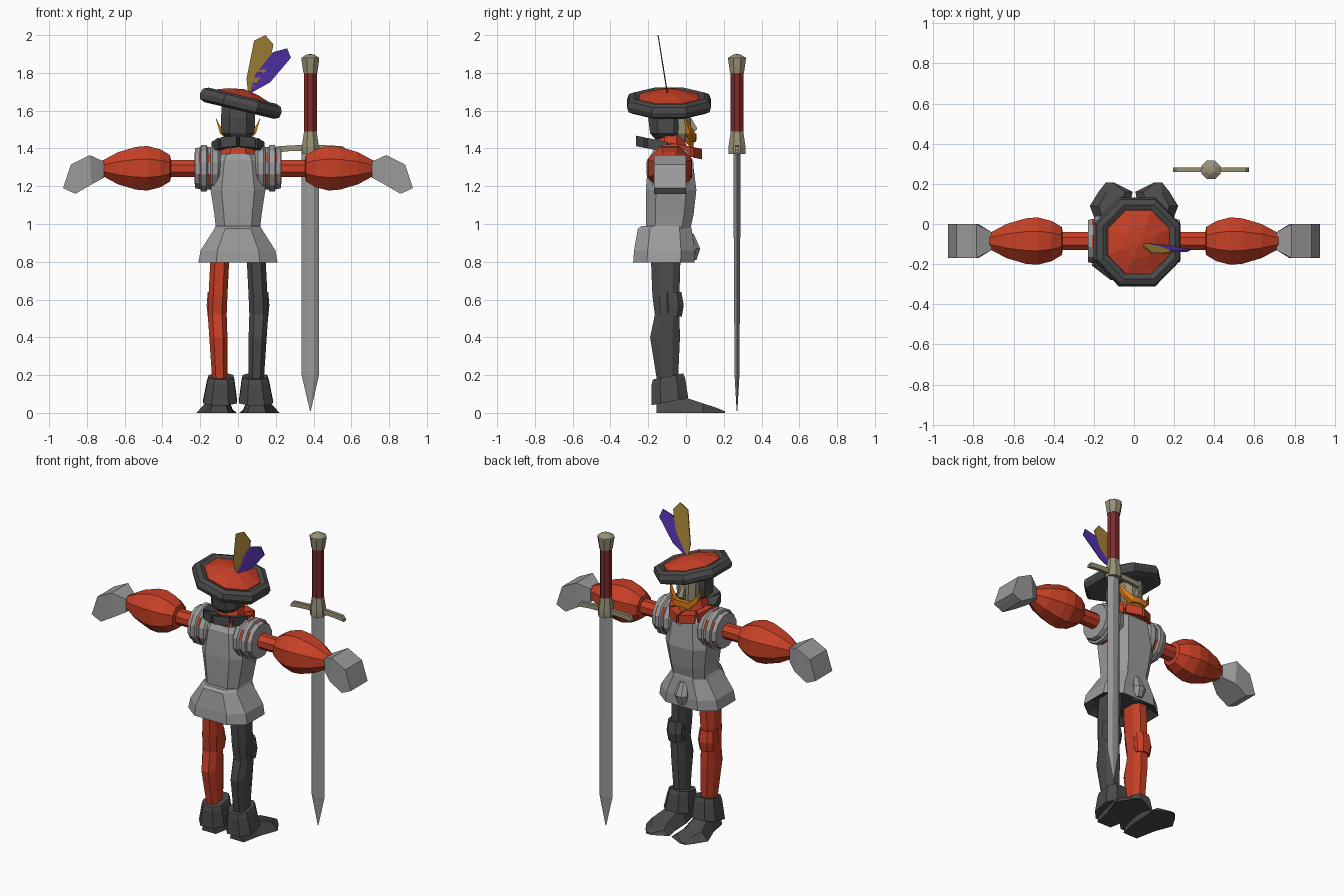
import bpy, bmesh, math
from mathutils import Vector, Matrix

if "Cube" in bpy.data.objects:
    bpy.data.objects.remove(bpy.data.objects["Cube"])


def material(name, r, g, b):
    m = bpy.data.materials.new(name)
    lin = [((c / 255 + 0.055) / 1.055) ** 2.4 for c in (r, g, b)]
    m.diffuse_color = (*lin, 1)
    m.use_nodes = True
    m.node_tree.nodes["Principled BSDF"].inputs["Base Color"].default_value = m.diffuse_color
    return m


RED = material("red cloth", 200, 64, 38)
DARK = material("dark cloth", 74, 74, 74)
GREY = material("steel grey", 155, 155, 155)
TAN = material("tan", 152, 145, 118)
GRIP = material("dark red leather", 126, 44, 46)
GOLD = material("gold feather", 164, 132, 56)
PURPLE = material("purple feather", 84, 50, 172)
ORANGE = material("orange hair", 218, 124, 20)
CY = -0.085  # depth of the body axis


def loft(name, sections, mats, rule=None):
    """Skin equal-length point loops, cap both ends, colour faces by rule(centre, normal)."""
    bm = bmesh.new()
    rings = [[bm.verts.new(p) for p in s] for s in sections]
    n = len(rings[0])
    for a, b in zip(rings, rings[1:]):
        for i in range(n):
            bm.faces.new((a[i], a[(i + 1) % n], b[(i + 1) % n], b[i]))
    bm.faces.new(rings[0])
    bm.faces.new(rings[-1])
    bmesh.ops.remove_doubles(bm, verts=bm.verts, dist=1e-5)
    bmesh.ops.recalc_face_normals(bm, faces=bm.faces)
    if rule:
        for f in bm.faces:
            f.material_index = rule(f.calc_center_median(), f.normal)
    me = bpy.data.meshes.new(name)
    bm.to_mesh(me)
    bm.free()
    for m in (mats if isinstance(mats, list) else [mats]):
        me.materials.append(m)
    ob = bpy.data.objects.new(name, me)
    bpy.context.collection.objects.link(ob)
    return ob


def octa(z, cx, rx, y0, y1, k=0.414):
    """Horizontal chamfered octagon; k is the flat share of each side."""
    cy, ry = (y0 + y1) / 2, (y1 - y0) / 2
    pts = [(1, -k), (1, k), (k, 1), (-k, 1), (-1, k), (-1, -k), (-k, -1), (k, -1)]
    return [Vector((cx + u * rx, cy + v * ry, z)) for u, v in pts]


def lathe(name, profile, n, matrix, mats, rule=None):
    """Turn (radius, height) pairs into an n-sided solid about local z."""
    c = math.cos(math.pi / n)
    rings = [[matrix @ Vector((r / c * math.cos((i + .5) * math.tau / n),
                               r / c * math.sin((i + .5) * math.tau / n), h))
              for i in range(n)] for r, h in profile]
    return loft(name, rings, mats, rule)


def rect(x, y, z, hx=0, hy=0, hz=0):
    """Four-point section lying flat in the axis whose half size is 0."""
    out = []
    for a, b in ((-1, -1), (1, -1), (1, 1), (-1, 1)):
        if hx == 0:
            out.append((x, y + a * hy, z + b * hz))
        elif hy == 0:
            out.append((x + a * hx, y, z + b * hz))
        else:
            out.append((x + a * hx, y + b * hy, z))
    return out


# torso with a rounded belly
loft("torso", [octa(.96, 0, .115, -.21, .02, .6), octa(1.05, 0, .125, -.212, .04, .6),
               octa(1.18, 0, .145, -.213, .055, .6), octa(1.34, 0, .12, -.2, .035, .6),
               octa(1.37, 0, .1, -.18, .01, .6)], GREY)

# flared skirt, dark underneath, with the front bump
loft("skirt", [octa(.99, 0, .118, -.235, .025, .55), octa(.975, 0, .125, -.255, .03, .55),
               octa(.86, 0, .198, -.275, .045, .55), octa(.795, 0, .21, -.28, .045, .55),
               octa(.83, 0, .16, -.23, .0, .55)], [GREY, DARK],
     lambda c, n: 1 if n.z < -.4 else 0)
loft("front_pouch", [octa(.95, 0, .025, 0, .04), octa(.87, 0, .045, 0, .075),
                     octa(.81, 0, .03, 0, .055)], GREY)

# legs, knee patches, boots
for s, side, mat in ((-1, "left", RED), (1, "right", DARK)):
    loft(side + "_leg", [octa(z, s * cx, rx, y0, y1, .5) for z, cx, rx, y0, y1 in (
        (.88, .09, .05, -.18, -.03), (.8, .097, .05, -.185, -.03), (.62, .106, .05, -.178, -.035),
        (.52, .11, .05, -.165, -.035), (.4, .104, .048, -.19, -.032),
        (.18, .097, .04, -.155, -.042))], mat)
    loft(side + "_knee_patch", [octa(z, s * .112, rx, -.12, y1, .5) for z, rx, y1 in (
        (.64, .048, -.025), (.57, .054, -.012), (.51, .048, -.022))], mat)
    cuff = [octa(z, s * cx, rx, y0, y1, .5) for z, cx, rx, y0, y1 in (
        (.195, .09, .065, -.175, -.015), (.17, .091, .072, -.182, -.005),
        (.06, .095, .09, -.183, .012))]
    for ring in cuff:  # cuffs rise toward the toes
        for p in ring:
            p.z += (p.y - CY) * .2
    loft(side + "_boot_cuff", cuff, DARK)
    loft(side + "_foot", [[(s * (cx - hw), y, 0), (s * (cx + hw), y, 0),
                           (s * (cx + hw * .55), y, h), (s * (cx - hw * .55), y, h)]
                          for y, cx, hw, h in ((-.155, .1, .05, .075), (-.03, .1, .075, .09),
                                               (.09, .12, .1, .05), (.16, .092, .085, .028),
                                               (.207, .12, .02, .008))], DARK)

    # puffed sleeve, slashed shoulder roll, mitten
    axis = Matrix.Translation((0, CY, 1.295)) @ Matrix.Rotation(s * math.pi / 2, 4, 'Y')
    lathe(side + "_sleeve", [(.045, .1), (.045, .355), (.07, .36), (.1, .41), (.118, .48),
                             (.113, .54), (.085, .635), (.05, .7), (.04, .72)], 8, axis, RED)
    lathe(side + "_shoulder_roll", [(.09, .085), (.116, .105), (.122, .135), (.112, .145),
                                    (.112, .16), (.124, .168), (.124, .195), (.11, .2),
                                    (.11, .208), (.105, .228), (.06, .23)], 12, axis, [GREY, RED],
          lambda c, n: int((.146 < abs(c.x) < .159 or .198 < abs(c.x) < .207)
                           and int(math.atan2(c.z - 1.295, c.y - CY) / math.tau * 12 + 12.5) % 2))
    loft(side + "_mitten", [[(s * xt, CY - w, zt), (s * xt, CY + w, zt),
                             (s * xb, CY + w, zb), (s * xb, CY - w, zb)]
                            for xt, zt, xb, zb, w in ((.71, 1.33, .71, 1.245, .045),
                                                      (.785, 1.365, .775, 1.21, .085),
                                                      (.885, 1.315, .86, 1.16, .085),
                                                      (.926, 1.19, .9, 1.177, .085))], GREY)

    # moustache half curling up
    loft(side + "_moustache", [rect(0, .04, 1.46, 0, .015, .018),
                               rect(s * .05, .035, 1.455, 0, .015, .02),
                               rect(s * .095, .01, 1.5, 0, .014, .02),
                               rect(s * .117, -.005, 1.558, 0, .003, .003)], ORANGE)

# neck, collar tabs sloping down to the front
loft("neck", [octa(1.35, 0, .11, -.18, .015), octa(1.42, 0, .085, -.165, 0),
              octa(1.47, 0, .07, -.15, -.01)], RED)
for i in range(8):
    def tab_end(f, h, spread):
        pts = []
        for da, dz in ((-spread, -h), (spread, -h), (spread, h), (-spread, h)):
            a = math.tau * (i + .5) / 8 + da
            y = .175 * f * math.sin(a)
            pts.append((.14 * f * math.cos(a), CY - .005 + y, 1.405 - .2 * y + dz))
        return pts
    loft("collar_tab", [tab_end(.5, .015, .38), tab_end(1, .028, .34)], DARK if i > 3 else RED)

# head: hood of hair, face, nose, beard
loft("hair", [octa(1.445, 0, .05, -.16, -.03), octa(1.48, 0, .088, -.19, -.02, .5),
              octa(1.56, 0, .09, -.2, -.018, .5), octa(1.64, 0, .085, -.19, -.02, .5)], DARK)
loft("face", [octa(1.44, 0, .04, -.08, .015, .5), octa(1.48, 0, .066, -.08, .025, .5),
              octa(1.63, 0, .07, -.08, .025, .5)], TAN)
loft("nose", [rect(0, .02, 1.56, .01, .008), rect(0, .038, 1.505, .016, .022),
              rect(0, .03, 1.485, .013, .012)], TAN)
loft("beard", [rect(0, .012, 1.46, .05, .02), rect(0, .02, 1.435, .035, .022),
               rect(0, .03, 1.405, .008, .008)], ORANGE)

# tilted hat
tilt = Matrix.Translation((.015, -.09, 1.64)) @ Matrix.Rotation(math.radians(13.5), 4, 'Y')
lathe("hat_brim", [(.08, -.035), (.19, -.04), (.215, -.028), (.222, 0), (.212, .028),
                   (.185, .04), (.15, .026), (.1, .02)], 8, tilt, DARK)
lathe("hat_crown", [(.165, .015), (.158, .035), (.08, .062), (.0, .076)], 8, tilt, RED)


# feathers: thin flat plates leaning back
def feather(name, outline, mat):
    loft(name, [[(x, -.1 - .16 * (z - 1.7) + d, z) for x, z in outline]
                for d in (-.003, .003)], mat)


feather("gold_feather", [(.055, 1.68), (.045, 1.77), (.085, 1.97), (.145, 2.0), (.188, 1.95),
                         (.16, 1.83), (.065, 1.7)], GOLD)
feather("purple_feather", [(.06, 1.68), (.09, 1.79), (.185, 1.91), (.26, 1.93), (.28, 1.88),
                           (.17, 1.75), (.08, 1.7)], PURPLE)

# sword standing point down
SX, SY = .383, .27
loft("blade", [[(SX + u * w, SY + v * t, z) for u, v in
                ((-1, 0), (-.4, -1), (.4, -1), (1, 0), (.4, 1), (-.4, 1))]
               for z, w, t in ((1.41, .046, .02), (.2, .046, .013), (.01, .002, .002))], GREY)
loft("crossguard", [rect(SX + x, SY, z, 0, .011, h) for x, z, h in (
    (-.19, 1.385, .008), (-.175, 1.395, .016), (-.12, 1.4, .015), (0, 1.405, .016),
    (.12, 1.4, .015), (.175, 1.395, .016), (.19, 1.385, .008))], TAN)
upright = Matrix.Translation((SX, SY, 0))
lathe("guard_collar", [(.045, 1.37), (.045, 1.41), (.032, 1.5)], 8, upright, TAN)
lathe("grip", [(.034, 1.49), (.034, 1.81)], 8, upright, GRIP)
lathe("pommel", [(.037, 1.8), (.047, 1.87), (.047, 1.88), (.02, 1.897), (0, 1.9)],
      8, upright, TAN)
